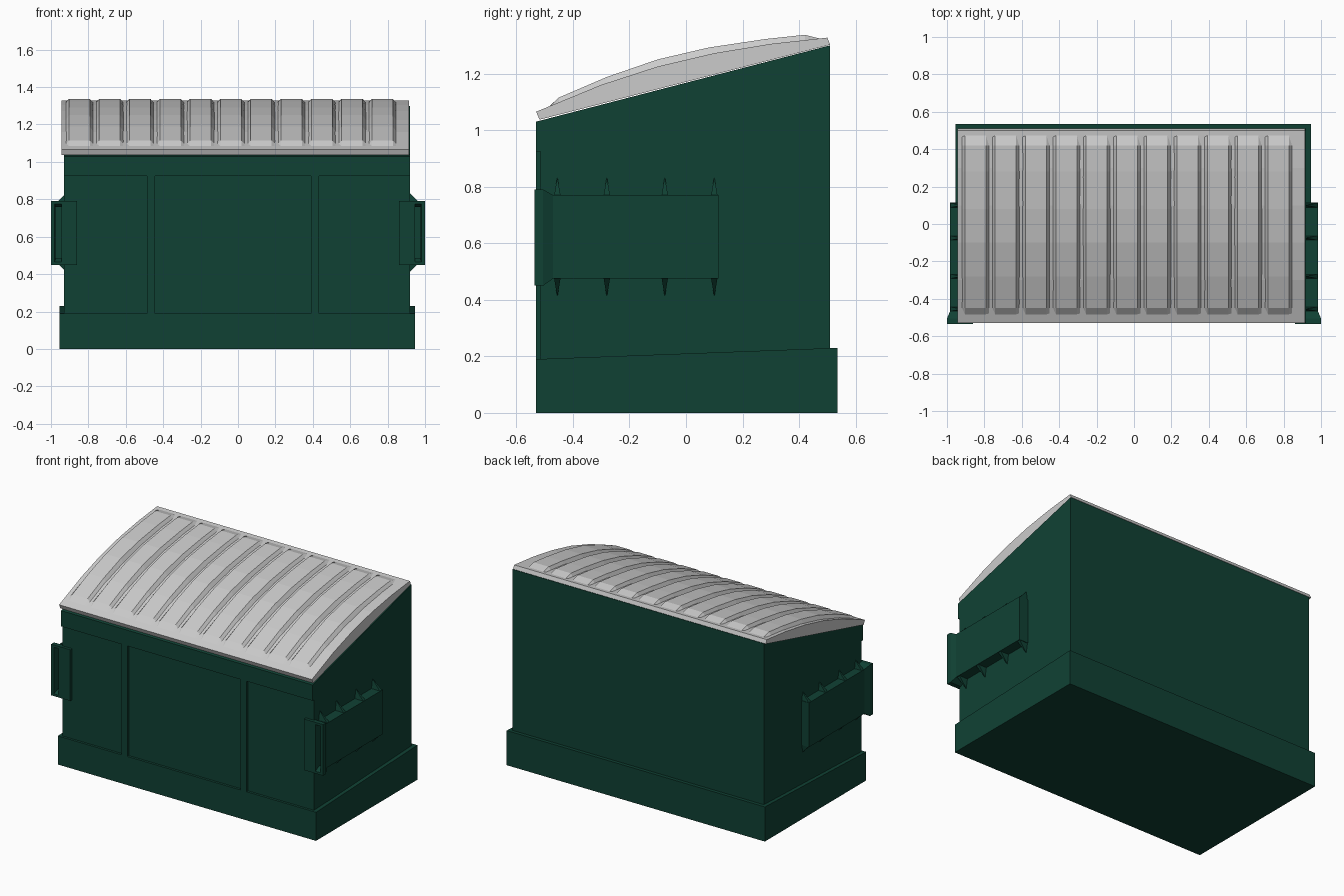
import bpy, bmesh

cube = bpy.data.objects.get("Cube")
if cube:
    bpy.data.objects.remove(cube, do_unlink=True)


def material(name, rgb):
    m = bpy.data.materials.new(name)
    m.use_nodes = True
    m.diffuse_color = (*rgb, 1)
    m.node_tree.nodes["Principled BSDF"].inputs["Base Color"].default_value = (*rgb, 1)
    return m


GREEN = material("dark green paint", (0.005, 0.053, 0.034))
GREY = material("light grey plastic", (0.6, 0.6, 0.6))


def loft(name, rings, mat):
    """Skin a series of equal-sized point rings and cap both ends."""
    bm = bmesh.new()
    loops = [[bm.verts.new(p) for p in ring] for ring in rings]
    n = len(loops[0])
    for a, b in zip(loops, loops[1:]):
        for i in range(n):
            j = (i + 1) % n
            bm.faces.new((a[i], a[j], b[j], b[i]))
    bm.faces.new(loops[0][::-1])
    bm.faces.new(loops[-1])
    bmesh.ops.recalc_face_normals(bm, faces=bm.faces)
    mesh = bpy.data.meshes.new(name)
    bm.to_mesh(mesh)
    bm.free()
    mesh.materials.append(mat)
    obj = bpy.data.objects.new(name, mesh)
    bpy.context.collection.objects.link(obj)
    return obj


def prism(name, profile, x0, x1, mat):
    """Extrude a (y, z) profile along x."""
    return loft(name, [[(x, y, z) for y, z in profile] for x in (x0, x1)], mat)


def rect(y, x0, x1, z0, z1):
    return [(x0, y, z0), (x1, y, z0), (x1, y, z1), (x0, y, z1)]


def mirrored(obj):
    """Add a copy on the opposite side."""
    mod = obj.modifiers.new("Mirror", "MIRROR")
    mod.use_axis[0] = True
    mod.use_mirror_merge = False


# Base skirt with a slightly sloping top
prism("base", [(-.53, 0), (.535, 0), (.535, .23), (-.53, .19)], -.955, .945, GREEN)

# Container with a recessed front below the top lip
prism("container", [(-.515, .1), (.51, .1), (.51, 1.3), (-.53, 1.03),
                    (-.53, .925), (-.515, .925)], -.93, .92, GREEN)

# Front posts dividing the recessed panels
for side, x in (("right", -.465), ("left", .412)):
    loft(side + "_front_post", [rect(y, x - .022, x + .022, .18, .93)
                                for y in (-.53, -.51)], GREEN)

# Side fork sleeves: outer shell, flared mouth, front plate, then the blind slot
slot = (.945, .98, .465, .775)
body = (.91, .985, .475, .77)
sleeve = loft("fork_sleeves", [
    rect(.115, *body), rect(-.47, *body),
    rect(-.505, .91, 1, .45, .79), rect(-.515, .91, 1, .45, .79),
    rect(-.515, .86, 1, .45, .79), rect(-.535, .86, 1, .45, .79),
    rect(-.535, *slot), rect(-.5, .945, .975, .485, .76),
    rect(.1, .945, .975, .485, .76)], GREEN)
mirrored(sleeve)

# Tapered gussets above and below each sleeve
for i, y in enumerate((-.455, -.28, -.075, .1)):
    for word, z, tip in (("upper", .765, .83), ("lower", .48, .415)):
        foot = [(.915, y - .012, z), (.985, y - .012, z),
                (.985, y + .012, z), (.915, y + .012, z)]
        point = [(.915, y - .001, tip), (.922, y - .001, tip),
                 (.922, y + .001, tip), (.915, y + .001, tip)]
        mirrored(loft(f"{word}_gussets_{i + 1}", [foot, point], GREEN))

# Arched lid
ARCH = [(-.53, 1.065), (-.3, 1.16), (-.1, 1.225), (.1, 1.272), (.3, 1.305), (.5, 1.327)]
prism("lid", [(-.518, 1.037)] + ARCH + [(.51, 1.302)], -.945, .915, GREY)


def arch_z(y):
    for (y0, z0), (y1, z1) in zip(ARCH, ARCH[1:]):
        if y <= y1:
            return z0 + (z1 - z0) * (y - y0) / (y1 - y0)


# Raised ribs with sloped sides and ends
RIB = [(-.485, 0), (-.45, 1.115), (-.28, 1.188), (-.1, 1.25),
       (.08, 1.292), (.28, 1.322), (.42, 1.337), (.475, 0)]
for i in range(11):
    x = -.922 + i * .162
    rings = []
    for y, z in RIB:
        low = arch_z(y) - .004
        top = z or low + .003
        rings.append([(x, y, low), (x + .15, y, low), (x + .13, y, top), (x + .018, y, top)])
    loft(f"lid_rib_{i + 1}", rings, GREY)
